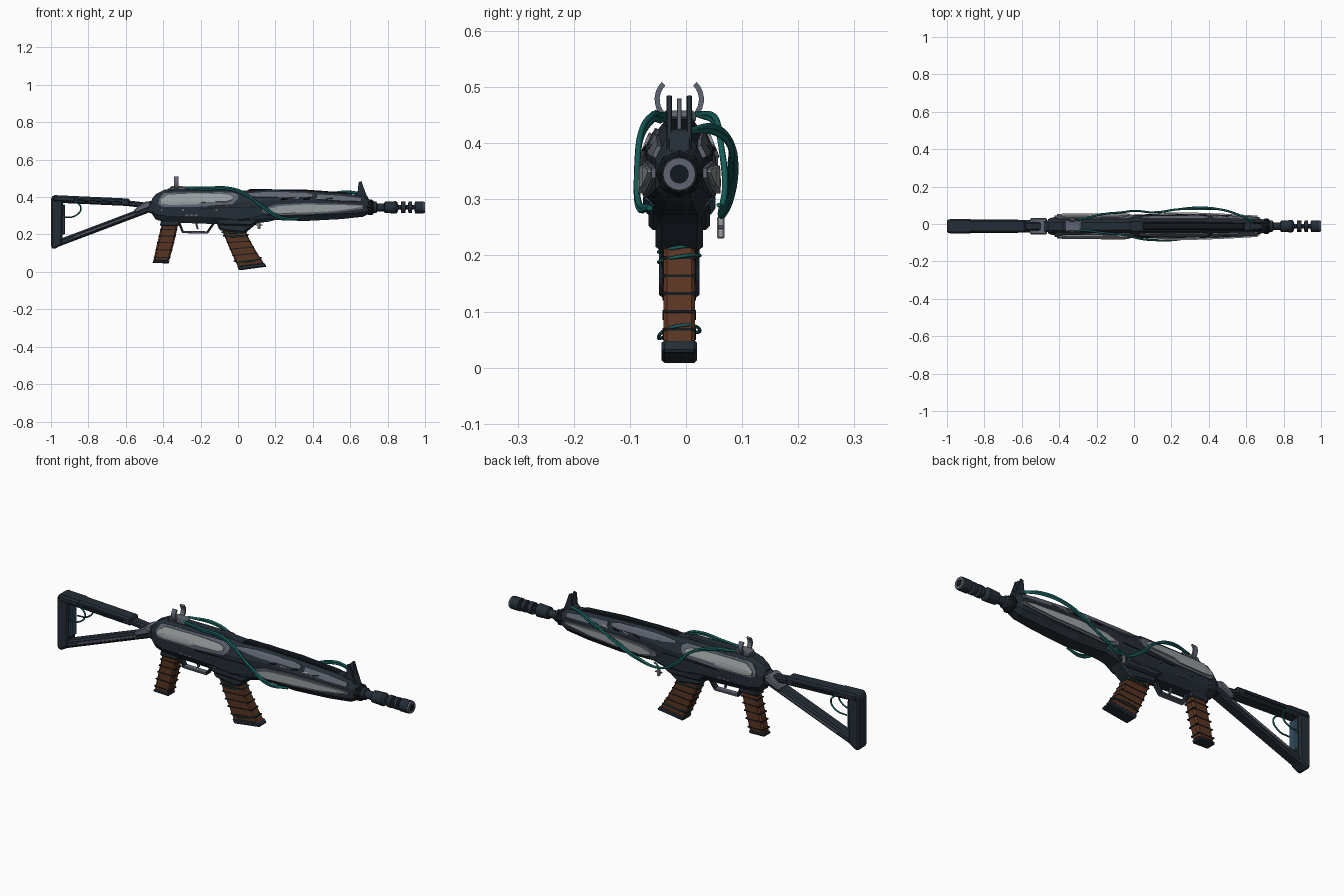
import bpy, bmesh, math
from mathutils import Vector

if "Cube" in bpy.data.objects:
    bpy.data.objects.remove(bpy.data.objects["Cube"], do_unlink=True)

CY = -0.012  # centre plane of the rifle


def material(name, rgb):
    lin = [((c / 255 + 0.055) / 1.055) ** 2.4 for c in rgb] + [1]
    m = bpy.data.materials.new(name)
    m.use_nodes = True
    m.diffuse_color = lin
    m.node_tree.nodes["Principled BSDF"].inputs["Base Color"].default_value = lin
    return m


DARK = material("dark steel", (36, 45, 54))
BLACK = material("black recess", (18, 24, 29))
LIGHT = material("pale plate", (152, 158, 160))
GREY = material("mid grey metal", (96, 101, 113))
BROWN = material("brown wrap", (88, 51, 33))
TEAL = material("teal cable", (22, 94, 92))
BLUE = material("blue brace", (50, 76, 94))


def finish(name, bm, mat, bevel=0.0):
    bmesh.ops.recalc_face_normals(bm, faces=bm.faces)
    me = bpy.data.meshes.new(name)
    bm.to_mesh(me)
    bm.free()
    me.materials.append(mat)
    ob = bpy.data.objects.new(name, me)
    bpy.context.collection.objects.link(ob)
    if bevel:
        mod = ob.modifiers.new("bevel", "BEVEL")
        mod.width, mod.segments = bevel, 1
    return ob


def loft(name, rings, mat, bevel=0.0):
    bm = bmesh.new()
    vs = [[bm.verts.new(p) for p in r] for r in rings]
    n = len(vs[0])
    for a, b in zip(vs, vs[1:]):
        for i in range(n):
            bm.faces.new((a[i], a[(i + 1) % n], b[(i + 1) % n], b[i]))
    bm.faces.new(vs[0])
    bm.faces.new(vs[-1])
    return finish(name, bm, mat, bevel)


def prism(name, pts, half, mat, bevel=0.006, y=CY):
    """Side profile in x, z extruded across the width."""
    return loft(name, [[(x, y + s * half, z) for x, z in pts] for s in (-1, 1)], mat, bevel)


def bar(name, p, q, thick, half, mat, bevel=0.008, y=CY):
    p, q = Vector(p), Vector(q)
    d = (q - p).normalized()
    n = Vector((-d.y, d.x)) * thick / 2
    return prism(name, [p + n, q + n, q - n, p - n], half, mat, bevel, y)


def lathe(name, prof, mat, sides=16, z=0.345):
    rings = [[(x, CY + r * math.cos(a), z + r * math.sin(a))
              for a in [2 * math.pi * i / sides for i in range(sides)]] for x, r in prof]
    return loft(name, rings, mat)


def cable(name, pts, r=0.005, mat=TEAL, cyclic=False):
    cu = bpy.data.curves.new(name, "CURVE")
    cu.dimensions = "3D"
    cu.bevel_depth, cu.bevel_resolution, cu.resolution_u = r, 2, 8
    cu.use_fill_caps = True
    sp = cu.splines.new("BEZIER")
    sp.bezier_points.add(len(pts) - 1)
    for b, p in zip(sp.bezier_points, pts):
        b.co = p
        b.handle_left_type = b.handle_right_type = "AUTO"
    sp.use_cyclic_u = cyclic
    cu.materials.append(mat)
    ob = bpy.data.objects.new(name, cu)
    bpy.context.collection.objects.link(ob)
    return ob


# Body: faceted shell described by stations of x, bottom, top, half width
BODY = [(-.46, .31, .39, .038), (-.44, .28, .415, .046), (-.39, .265, .44, .054), (-.1, .255, .443, .056),
        (.0, .24, .437, .06), (.07, .25, .432, .06), (.17, .278, .438, .06), (.36, .272, .432, .058),
        (.55, .282, .42, .05), (.67, .295, .41, .042), (.73, .325, .367, .024)]
SHAPE = [(0, .55), (.2, 1), (.66, 1), (.9, .68), (1, .42)]


def lerp_table(t, table):
    for a, b in zip(table, table[1:]):
        if t <= b[0]:
            k = max(0, (t - a[0]) / (b[0] - a[0]))
            return [u + (v - u) * k for u, v in zip(a[1:], b[1:])]
    return list(table[-1][1:])


def surface(x, z):
    zb, zt, w = lerp_table(x, BODY)
    return w * lerp_table((z - zb) / (zt - zb), SHAPE)[0]


loft("receiver_and_handguard",
     [[(x, CY + s * w * k, zb + (zt - zb) * f)
       for s, rows in ((1, SHAPE), (-1, SHAPE[::-1])) for f, k in rows] for x, zb, zt, w in BODY], DARK)


def panel(name, stations, mat, off=0.004, thick=0.009):
    """Plate hugging both sides of the body; stations are x, low z, high z."""
    for side, tag in ((-1, "right"), (1, "left")):
        bm = bmesh.new()
        cols = []
        for x, lo, hi in stations:
            zs = [lo + (hi - lo) * i / 4 for i in range(5)]
            cols.append([bm.verts.new((x, CY + side * (surface(x, z) + off), z)) for z in zs])
        for a, b in zip(cols, cols[1:]):
            for i in range(4):
                bm.faces.new((a[i], b[i], b[i + 1], a[i + 1]))
        ob = finish(f"{name}_{tag}", bm, mat)
        mod = ob.modifiers.new("thickness", "SOLIDIFY")
        mod.thickness, mod.offset = thick, 0


panel("receiver_plate_rim", [(-.425, .36, .385), (-.4, .348, .42), (-.2, .348, .425), (-.03, .36, .425),
                             (.0, .39, .41)], GREY, .003)
panel("receiver_plate", [(-.41, .365, .385), (-.37, .358, .415), (-.22, .36, .417), (-.19, .372, .417),
                         (-.06, .375, .412), (-.03, .385, .4)], LIGHT, .008, .012)
panel("handguard_plate", [(.16, .325, .335), (.22, .31, .352), (.36, .318, .36), (.5, .325, .357),
                          (.61, .338, .356), (.66, .348, .352)], LIGHT, .008, .012)
panel("handguard_plate_rim", [(.13, .32, .335), (.2, .303, .36), (.36, .308, .368), (.52, .318, .365),
                              (.67, .338, .356)], GREY, .003)
panel("upper_strip", [(.03, .408, .418), (.1, .398, .424), (.36, .396, .423), (.4, .4, .415)], GREY, .004)
panel("front_strip", [(.42, .388, .415), (.55, .378, .408), (.66, .375, .395)], GREY, .004)
panel("lower_band", [(.06, .275, .285), (.14, .29, .305), (.19, .289, .297)], BLUE, .002, .006)
panel("receiver_seam", [(-.2, .338, .342), (.1, .345, .349)], BLACK, .001, .004)
for i in range(5):
    x = .23 + .06 * i
    panel(f"handguard_vent_{i + 1}", [(x, .386, .391), (x + .035, .39, .397)], LIGHT if i % 2 else BLACK, .006, .007)
for i in range(3):
    x = -.28 + .024 * i
    panel(f"receiver_slit_{i + 1}", [(x, .3, .308), (x + .016, .3, .308)], GREY, .002, .005)
for i, x in enumerate((-.41, -.3, -.12)):
    panel(f"rivet_{i + 1}", [(x, .325, .335), (x + .01, .325, .335)], GREY, .003, .008)

# Top cover, rail and magazine well
prism("top_cover", [(-.39, .43), (-.37, .448), (-.03, .448), (.0, .43)], .026, DARK)
prism("top_rail", [(.03, .42), (.06, .443), (.36, .44), (.58, .424), (.62, .4)], .02, BLACK, .004)
prism("magazine_well", [(-.12, .28), (-.1, .222), (.03, .205), (.06, .225), (.12, .275)], .042, DARK, .01)
prism("well_collar", [(-.14, .285), (-.1, .25), (.07, .245), (.13, .285)], .055, DARK, .008)

# Barrel and slotted muzzle brake
lathe("barrel", [(.66, .034), (.74, .03), (.745, .021), (.785, .021)], DARK)
lathe("muzzle_brake", [(.78, .02), (.785, .03), (.845, .033), (.852, .027), (.858, .012), (.87, .012),
                       (.872, .03), (.895, .03), (.897, .012), (.909, .012), (.911, .03), (.93, .03),
                       (.932, .012), (.944, .012), (.946, .032), (.992, .032)], DARK)
lathe("muzzle_ring", [(.99, .03), (1.0, .029)], GREY)
lathe("muzzle_bore", [(.995, .017), (1.001, .017)], BLACK)
lathe("gas_collar", [(.69, .036), (.7, .042), (.715, .042), (.725, .034)], BLACK, 8)

# Front sight: two ears and a post
for s, tag in ((-1, "right"), (1, "left")):
    prism(f"front_sight_ear_{tag}", [(.62, .39), (.64, .43), (.645, .48), (.66, .486), (.672, .45), (.695, .39)],
          .005, DARK, .002, CY + s * .018)
prism("front_sight_base", [(.6, .38), (.63, .425), (.68, .425), (.71, .37)], .023, DARK)
prism("front_sight_post", [(.65, .42), (.65, .48), (.664, .48), (.667, .42)], .004, GREY, .001)

# Rear sight: open ring on a block
prism("rear_sight_base", [(-.37, .435), (-.36, .458), (-.29, .458), (-.27, .435)], .03, GREY)
for s, tag in ((-1, "right"), (1, "left")):
    angles = [math.radians(-60 + 105 * i / 8) for i in range(9)]
    rings = [[(x, CY + s * r * math.cos(a), .478 + r * math.sin(a))
              for x, r in ((-.342, .035), (-.342, .044), (-.318, .044), (-.318, .035))] for a in angles]
    loft(f"rear_sight_horn_{tag}", rings, GREY)


# Grip and magazine: wrapped slabs built between a rear and a front edge
def along(edge, t):
    a, b, c = [Vector(p) for p in edge]
    return a * (1 - t) ** 2 + b * 2 * t * (1 - t) + c * t * t


def slab(name, rear, front, t0, t1, half, mat, grow=0.0, bevel=0.006):
    ts = [t0 + (t1 - t0) * i / 3 for i in range(4)]
    g = Vector((grow, 0))
    prism(name, [along(rear, t) - g for t in ts] + [along(front, t) + g for t in ts[::-1]], half, mat, bevel)


MAG = ((-.09, .24), (-.05, .125), (.01, .008)), ((.03, .24), (.075, .135), (.15, .028))
GRIP = ((-.4, .285), (-.425, .19), (-.455, .048)), ((-.315, .285), (-.33, .19), (-.372, .045))
slab("magazine", *MAG, 0, .94, .028, BROWN)
slab("magazine_base", *MAG, .9, 1, .032, DARK, .004)
slab("grip", *GRIP, 0, .97, .026, BROWN, 0, .009)
slab("grip_cap", *GRIP, .95, 1, .027, DARK, .002)
slab("grip_collar", *GRIP, 0, .2, .032, DARK, .008)
for i in range(5):
    t = .2 + .15 * i
    slab(f"magazine_band_{i + 1}", *MAG, t, t + .022, .0295, BLACK, .002, 0)
    slab(f"grip_band_{i + 1}", *GRIP, t + .08, t + .1, .0275, BLACK, .002, 0)
for i, t in enumerate((.12, .2, .78)):
    a, b = along(MAG[0], t), along(MAG[1], t)
    pts = [(a.x - .006, CY, a.y), ((a.x + b.x) / 2, CY - .037, a.y - .006),
           (b.x + .006, CY, b.y), ((a.x + b.x) / 2, CY + .037, a.y + .006)]
    cable(f"magazine_cable_{i + 1}", pts, .003, cyclic=True)

# Trigger and guard
for i, (p, q) in enumerate((((-.315, .265), (-.295, .212)), ((-.3, .213), (-.16, .211)), ((-.165, .21), (-.13, .26)))):
    bar(f"trigger_guard_{i + 1}", p, q, .012, .016, GREY if i == 1 else DARK, .003)
bar("trigger", (-.225, .265), (-.215, .228), .01, .006, GREY, .002)

# Folding stock: triangular frame
prism("butt_plate", [(-1, .395), (-.985, .412), (-.95, .408), (-.935, .38), (-.94, .16), (-.945, .142),
                     (-.985, .12), (-1, .13)], .036, DARK, .008)
bar("stock_top_bar", (-.975, .39), (-.58, .372), .04, .034, DARK)
bar("stock_top_link", (-.6, .368), (-.44, .35), .03, .024, DARK)
bar("stock_lower_bar", (-.965, .152), (-.48, .335), .036, .03, DARK)
bar("stock_lower_inlay", (-.88, .184), (-.55, .309), .012, .0325, GREY, .002)
bar("stock_top_inlay", (-.86, .383), (-.62, .373), .008, .036, BLACK, .001)
bar("butt_brace", (-.935, .2), (-.935, .36), .022, .024, BLUE, .005)
bar("butt_cap", (-.99, .393), (-.87, .388), .034, .04, DARK)
prism("stock_hinge", [(-.56, .325), (-.545, .315), (-.47, .345), (-.465, .372), (-.49, .378), (-.535, .352)],
      .044, GREY)
prism("hinge_block", [(-.5, .325), (-.5, .37), (-.43, .39), (-.43, .3)], .03, DARK)
for s, tag in ((-1, "right"), (1, "left")):
    y = CY + s * .032
    cable(f"stock_cable_{tag}", [(-.93, y, .385), (-.87, y, .375), (-.84, y, .34), (-.87, y, .3),
                                 (-.93, y, .29)], .004)

# Cables slung along the body
for i in range(2):
    d = .009 * i
    cable(f"right_cable_{i + 1}", [(-.3, -.03, .452), (-.18, -.045, .45 - d), (-.05, -.06, .45 - d),
                                   (.04, -.08, .42 - d), (.13, -.087, .345 + d), (.23, -.084, .285 + d),
                                   (.33, -.065, .285)], .0055)
    cable(f"left_cable_{i + 1}", [(.66, 0, .42), (.57, .045, .43 - d), (.46, .078, .405 - d),
                                  (.35, .088 - d, .355), (.23, .078, .295 + d), (.11, .062, .272),
                                  (.01, .07, .32 + d), (-.07, .062, .4), (-.17, .052, .445 - d),
                                  (-.3, .02, .452)], .0055)

# Dangling plug on the left side
cable("plug_cable", [(.14, .058, .29), (.12, .064, .285), (.112, .062, .265)], .004)
bar("plug", (.112, .27), (.112, .23), .014, .007, LIGHT, .003, .062)
bar("plug_cross", (.094, .25), (.13, .25), .006, .005, GREY, .001, .062)
